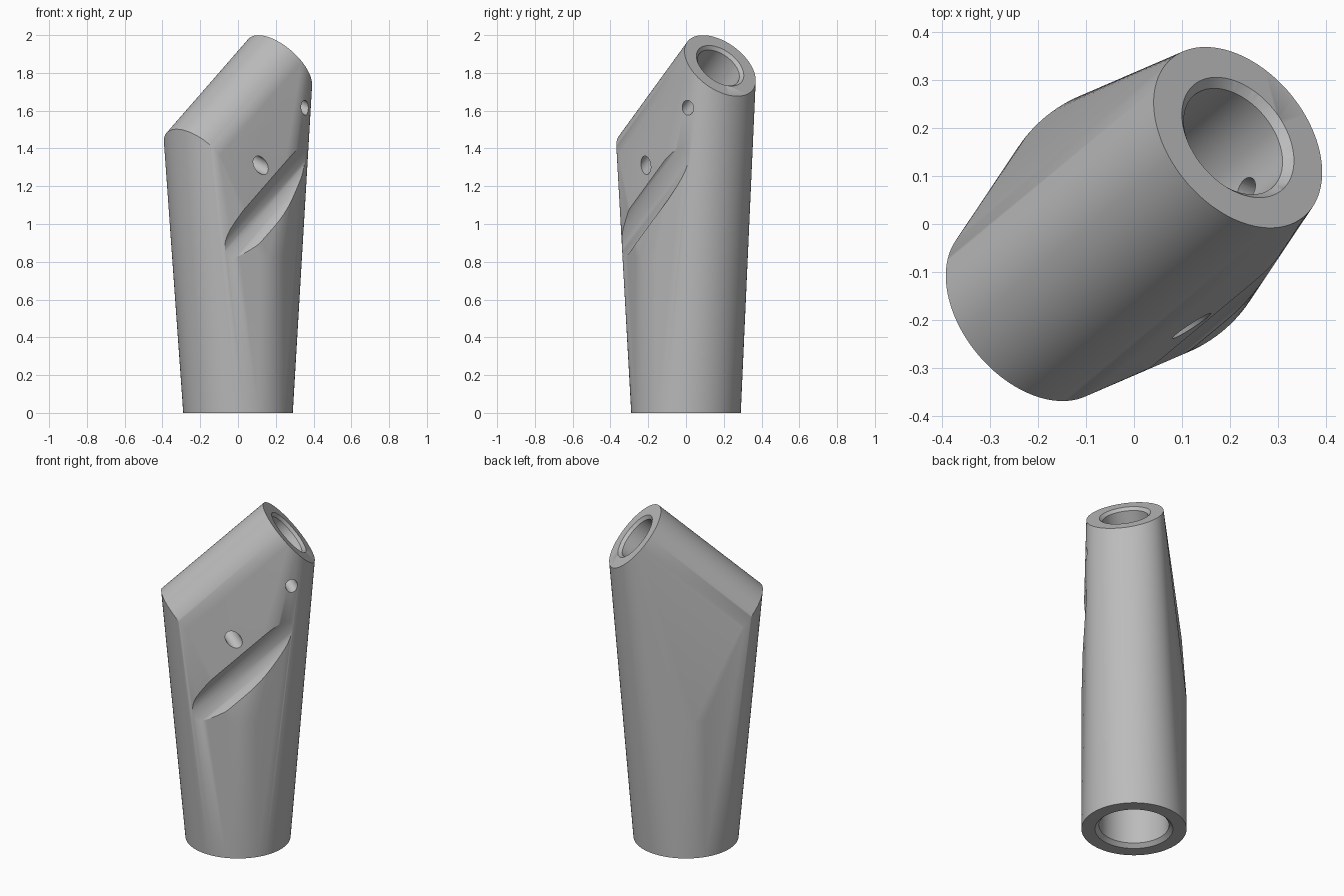
import bpy, bmesh, math
from mathutils import Vector, Matrix

if "Cube" in bpy.data.objects:
    bpy.data.objects.remove(bpy.data.objects["Cube"])

SEG = 128
HEADING, PITCH = math.radians(39.8), math.radians(41.4)
# Frame of the tilted socket: axis (uphill), side (grooved side), up (normal to axis)
horiz = Vector((math.cos(HEADING), math.sin(HEADING), 0))
side = Vector((math.sin(HEADING), -math.cos(HEADING), 0))
Z = Vector((0, 0, 1))
axis = horiz * math.cos(PITCH) + Z * math.sin(PITCH)
up = -horiz * math.sin(PITCH) + Z * math.cos(PITCH)
mouth = horiz * 0.282 + Z * 1.838      # centre of the upper opening
LENGTH, R_SOCKET, R_BASE = 0.752, 0.215, 0.29


def circle(center, a, b, r, n=SEG):
    return [center + (a * math.cos(t) + b * math.sin(t)) * r
            for t in (2 * math.pi * i / n for i in range(n))]


def cutter(name, start, direction, profile, n=64):
    """Closed round cutter; profile holds (distance, radius) pairs."""
    a = direction.orthogonal().normalized()
    b = direction.cross(a)
    bm = bmesh.new()
    rings = [[bm.verts.new(p) for p in circle(start + direction * d, a, b, r, n)]
             for d, r in profile]
    for lo, hi in zip(rings, rings[1:]):
        for i in range(n):
            j = (i + 1) % n
            bm.faces.new((lo[i], lo[j], hi[j], hi[i]))
    bm.faces.new(rings[0][::-1])
    bm.faces.new(rings[-1])
    bmesh.ops.recalc_face_normals(bm, faces=bm.faces)
    return add_object(name, bm)


def add_object(name, bm):
    me = bpy.data.meshes.new(name)
    bm.to_mesh(me)
    bm.free()
    ob = bpy.data.objects.new(name, me)
    bpy.context.collection.objects.link(ob)
    return ob


# Body: skin stretched over the round base and the tilted socket
X, Y = Vector((1, 0, 0)), Vector((0, 1, 0))
bm = bmesh.new()
points = (circle(Vector(), X, Y, R_BASE) + circle(Z * 0.83, X, Y, R_BASE)
          + circle(mouth, side, up, R_SOCKET)
          + circle(mouth - axis * LENGTH, side, up, R_SOCKET))
for p in points:
    bm.verts.new(p)
hull = bmesh.ops.convex_hull(bm, input=bm.verts)
bmesh.ops.delete(bm, geom=[v for v in bm.verts if not v.link_faces], context='VERTS')
bmesh.ops.dissolve_limit(bm, angle_limit=math.radians(0.05), verts=bm.verts, edges=bm.edges)
bmesh.ops.recalc_face_normals(bm, faces=bm.faces)
body = add_object("connector_body", bm)

# Bores with chamfered mouths, side groove and two radial screw holes
radial = (side * 0.8 - up * 0.6).normalized()
cutters = [
    cutter("base_bore", Vector(), Z,
           [(-0.05, 0.215), (0, 0.215), (0.022, 0.193), (0.95, 0.193)], 96),
    cutter("socket_bore", mouth, -axis,
           [(-0.05, 0.143), (0, 0.143), (0.017, 0.126), (0.66, 0.126)], 96),
    cutter("side_groove", mouth - axis * 1.4 - up * 0.36 + side * 0.335, axis,
           [(0, 0.12), (2.2, 0.12)]),
    cutter("lower_screw_hole", mouth - axis * 0.593, radial, [(0, 0.04), (0.6, 0.04)], 32),
    cutter("upper_screw_hole", mouth - axis * 0.15, radial, [(0, 0.035), (0.6, 0.035)], 32),
]
for c in cutters:
    mod = body.modifiers.new(c.name, 'BOOLEAN')
    mod.operation, mod.solver, mod.object = 'DIFFERENCE', 'EXACT', c
bpy.context.view_layer.objects.active = body
body.select_set(True)
for c in cutters:
    bpy.ops.object.modifier_apply(modifier=c.name)
for c in cutters:
    bpy.data.objects.remove(c)

# Finish
mat = bpy.data.materials.new("grey")
mat.diffuse_color = (0.5, 0.5, 0.5, 1)
mat.use_nodes = True
mat.node_tree.nodes["Principled BSDF"].inputs["Base Color"].default_value = mat.diffuse_color
body.data.materials.clear()
body.data.materials.append(mat)
for poly in body.data.polygons:
    poly.material_index = 0
bpy.ops.object.shade_smooth_by_angle(angle=math.radians(30))
